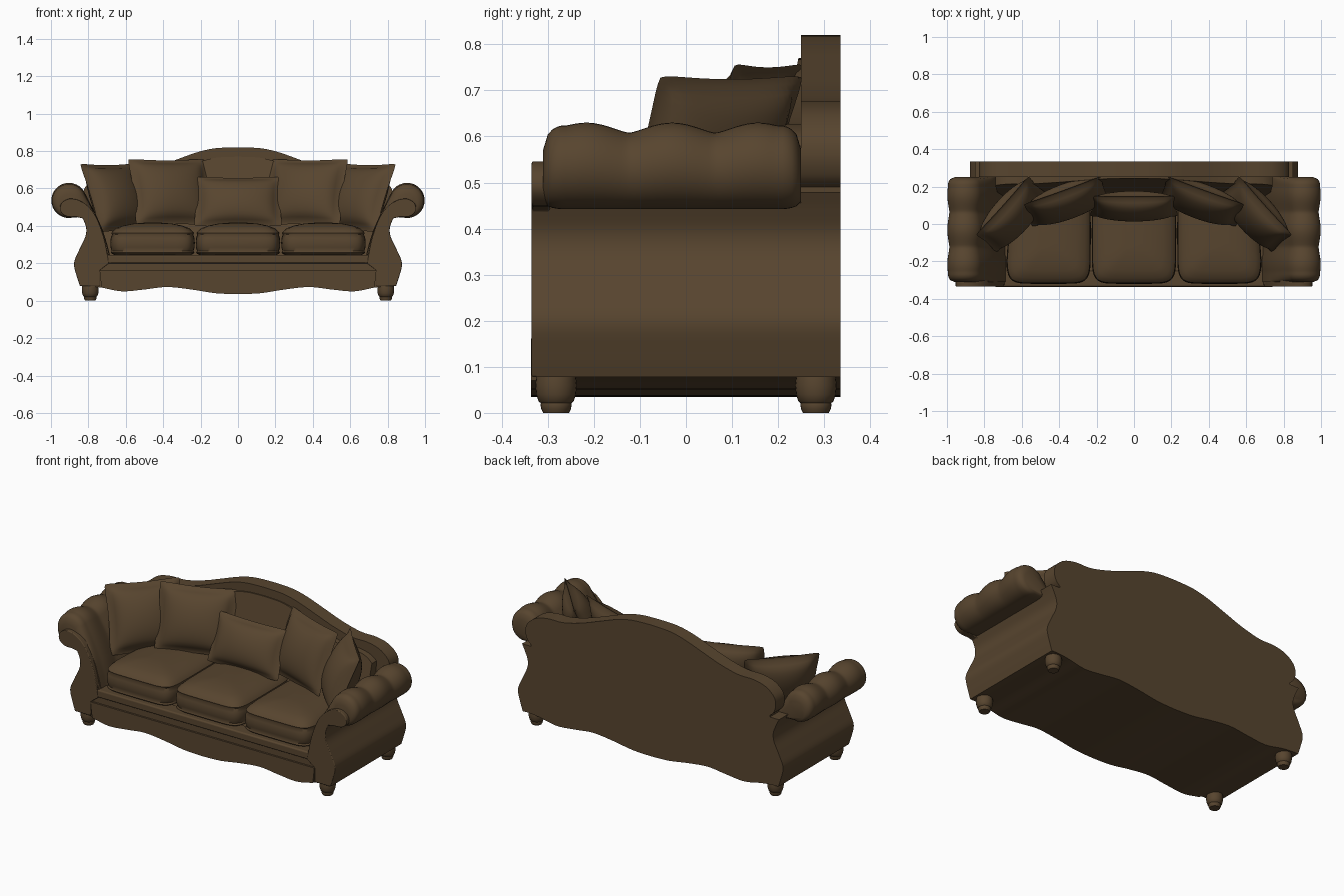
import bpy, bmesh, math
from math import sin, cos, pi, radians
from mathutils import Matrix, Vector

cube = bpy.data.objects.get("Cube")
if cube:
    bpy.data.objects.remove(cube, do_unlink=True)

fabric = bpy.data.materials.new("brown_fabric")
fabric.use_nodes = True
BROWN = (0.096, 0.059, 0.028, 1)
fabric.diffuse_color = BROWN
shader = fabric.node_tree.nodes["Principled BSDF"]
shader.inputs["Base Color"].default_value = BROWN
shader.inputs["Roughness"].default_value = 0.9


def finish(name, bm, bevel=0, angle=40):
    bmesh.ops.recalc_face_normals(bm, faces=bm.faces)
    mesh = bpy.data.meshes.new(name)
    bm.to_mesh(mesh)
    bm.free()
    mesh.materials.append(fabric)
    obj = bpy.data.objects.new(name, mesh)
    bpy.context.collection.objects.link(obj)
    if bevel:
        mod = obj.modifiers.new("soft_edge", 'BEVEL')
        mod.width, mod.segments = bevel, 3
        mod.limit_method, mod.angle_limit = 'ANGLE', radians(50)
    bpy.ops.object.select_all(action='DESELECT')
    obj.select_set(True)
    bpy.context.view_layer.objects.active = obj
    bpy.ops.object.shade_smooth_by_angle(angle=radians(angle))


def smooth_path(points, steps=5):
    """Catmull-Rom curve through open points."""
    pts = [Vector(p) for p in points]
    pts = [pts[0]] + pts + [pts[-1]]
    path = []
    for a, b, c, d in zip(pts, pts[1:], pts[2:], pts[3:]):
        for i in range(steps):
            t = i / steps
            path.append(b + (c - a) * t / 2 + (a * 2 - b * 5 + c * 4 - d) * t * t / 2
                        + (b * 3 - a - c * 3 + d) * t ** 3 / 2)
    return path + [pts[-1]]


def mirrored(half):
    """Close a half outline that starts and ends on the centre line."""
    return half + [Vector((-p.x, p.y)) for p in reversed(half) if p.x > 1e-4]


def extrude(name, outline, y_front, y_back, bevel=0, lean=0):
    """Extrude a front outline in depth; lean pushes it back with height."""
    bm = bmesh.new()
    face = bm.faces.new([bm.verts.new((x, y_front + lean * z, z)) for x, z in outline])
    moved = bmesh.ops.extrude_face_region(bm, geom=[face])["geom"]
    bmesh.ops.translate(bm, vec=(0, y_back - y_front, 0),
                        verts=[v for v in moved if isinstance(v, bmesh.types.BMVert)])
    finish(name, bm, bevel)


def loft(name, rings, angle=50):
    bm = bmesh.new()
    loops = [[bm.verts.new(p) for p in ring] for ring in rings]
    n = len(loops[0])
    for low, high in zip(loops, loops[1:]):
        for i in range(n):
            j = (i + 1) % n
            bm.faces.new((low[i], low[j], high[j], high[i]))
    bm.faces.new(loops[0])
    bm.faces.new(loops[-1])
    finish(name, bm, angle=angle)


# Base: shaped sides and a scalloped lower edge, carried front to back
scallop = smooth_path([(0, .035), (.12, .04), (.25, .06), (.38, .073), (.5, .06),
                       (.62, .05), (.73, .07), (.8, .078), (.845, .078)])
side = smooth_path([(.845, .078), (.862, .13), (.877, .2), (.85, .27), (.817, .34),
                    (.812, .39), (.83, .44), (.85, .48)])
inner = [Vector(p) for p in ((.78, .48), (.69, .24), (0, .24))]
extrude("sofa_base", mirrored(scallop + side[1:] + inner), -.325, .335)

# Skirt and rail on the front
skirt_top = [Vector((.74, .162)), Vector((0, .162))]
skirt = [p for p in scallop if p.x < .74]
extrude("front_skirt", mirrored(skirt + skirt_top), -.336, -.32)
rail = [(-.7, .2), (.7, .2), (.7, .245), (-.7, .245)]
extrude("front_rail", rail, -.335, -.25, .008)

# Camel back with rounded ends, and an inner panel that leans into it
crest = smooth_path([(0, .82), (.12, .815), (.22, .793), (.34, .75), (.46, .707),
                     (.58, .678), (.68, .675), (.76, .655), (.815, .61), (.828, .56),
                     (.815, .515), (.79, .49)])
extrude("back_frame", mirrored(crest + [Vector((.78, .2)), Vector((0, .2))]), .25, .335)
pad = [Vector((p.x * .93, p.y - .05)) for p in crest if p.y > .62]
extrude("back_pad", mirrored(pad + [Vector((.72, .22)), Vector((0, .22))]), .09, .15, lean=.2)


# Rolled arms: three soft bulges along each roll and down the inner slope
def arm(name, s):
    rings = []
    length, round_end, steps = .56, .045, 56
    for k in range(steps + 1):
        t = k / steps
        bulge = .011 * abs(sin(3 * pi * t)) ** 1.3
        bulge = max(bulge, .008) if t < .1 or t > .9 else bulge
        r = .083 + bulge
        edge = min(t, 1 - t) * length
        low = .442
        if edge < round_end:
            cut = .035 * (1 - math.sqrt(1 - (1 - edge / round_end) ** 2))
            r -= cut
            low += cut / 2
        ring = []
        for i in range(23):
            a = radians(-105 + 255 * i / 22)
            ring.append((s * (.904 + r * cos(a)), -.31 + length * t, low + r + r * sin(a)))
        for x, z in ((.775, .47), (.735, .38), (.71, .3), (.695, .24)):
            ring.append((s * (x - bulge), -.31 + length * t, z))
        for x, z in ((.77, .24), (.78, .45)):
            ring.append((s * x, -.31 + length * t, z))
        rings.append(ring)
    loft(name, rings, 60)


# Scroll-shaped facing on the front of each arm
facing = smooth_path([(.69, .2), (.715, .33), (.76, .45), (.82, .52), (.89, .546),
                      (.94, .525), (.952, .485), (.92, .452), (.86, .447)])
facing += list(reversed(side[:-5])) + [Vector((.74, .078)), Vector((.74, .162))]


# Turned bun foot
def foot(name, x, y):
    profile = [(.028, 0), (.032, .008), (.034, .018), (.033, .021), (.038, .025),
               (.043, .04), (.045, .06), (.043, .078), (.041, .09)]
    loft(name, [[(x + r * cos(i * pi / 12), y + r * sin(i * pi / 12), z)
                 for i in range(24)] for r, z in profile])


# Seat cushion: rounded outline with piped edges and a crowned top
def seat_cushion(name, x, lean):
    layers = [(.08, .243), (.02, .245), (.009, .25), (.002, .257), (.007, .266), (.001, .285),
              (0, .31), (.002, .335), (.008, .353), (.004, .362), (.011, .371), (.03, .388),
              (.07, .402), (.12, .412), (.18, .417)]
    rings = []
    for inset, z in layers:
        ring = []
        for i in range(48):
            a = 2 * pi * i / 48
            c, d = cos(a), sin(a)
            u = math.copysign(abs(c) ** .3, c)
            v = math.copysign(abs(d) ** .3, d)
            px, py = (.226 - inset) * u, -.05 + (.27 - inset) * v
            if px * lean > 0:
                px *= 1 - .35 * max(0, py + .2)
            ring.append((x + px, py, z))
        rings.append(ring)
    loft(name, rings)


# Throw pillow: puffed centre, flat flange, slightly pulled-out corners
def pillow(name, centre, size, puff, tilt, turn):
    bm = bmesh.new()
    n = 24
    place = (Matrix.Translation(centre) @ Matrix.Rotation(radians(turn), 4, 'Z')
             @ Matrix.Rotation(radians(-tilt), 4, 'X'))
    for face_side in (-1, 1):
        grid = []
        for j in range(n + 1):
            row = []
            for i in range(n + 1):
                u, v = 2 * i / n - 1, 2 * j / n - 1
                fu, fv = max(0, 1 - (u / .87) ** 2), max(0, 1 - (v / .87) ** 2)
                depth = puff * (fu * fv) ** .45
                if max(abs(u), abs(v)) < .99:
                    depth += .006
                corner = 1 - .04 * (u * v) ** 8
                px = size[0] / 2 * u * (1 - .06 * (1 - v * v)) * corner
                pz = size[1] / 2 * v * (1 - .06 * (1 - u * u)) * corner
                row.append(bm.verts.new(place @ Vector((px, face_side * depth, pz))))
            grid.append(row)
        for j in range(n):
            for i in range(n):
                bm.faces.new((grid[j][i], grid[j][i + 1], grid[j + 1][i + 1], grid[j + 1][i]))
    bmesh.ops.remove_doubles(bm, verts=bm.verts, dist=1e-4)
    finish(name, bm, angle=45)


for s, label in ((1, "left"), (-1, "right")):
    arm(label + "_arm", s)
    extrude(label + "_arm_facing", [(s * p.x, p.y) for p in facing], -.335, -.295, .004)
    foot(label + "_front_foot", s * .79, -.282)
    foot(label + "_back_foot", s * .79, .282)
    seat_cushion(label + "_seat_cushion", s * .457, s)
    pillow(label + "_back_pillow", (s * .36, .12, .58), (.45, .385), .075, 20, -20 * s)
    pillow(label + "_corner_pillow", (s * .65, .05, .55), (.43, .4), .085, 22, -48 * s)

seat_cushion("middle_seat_cushion", 0, 0)
pillow("middle_pillow", (0, .095, .53), (.48, .29), .065, 22, 0)
